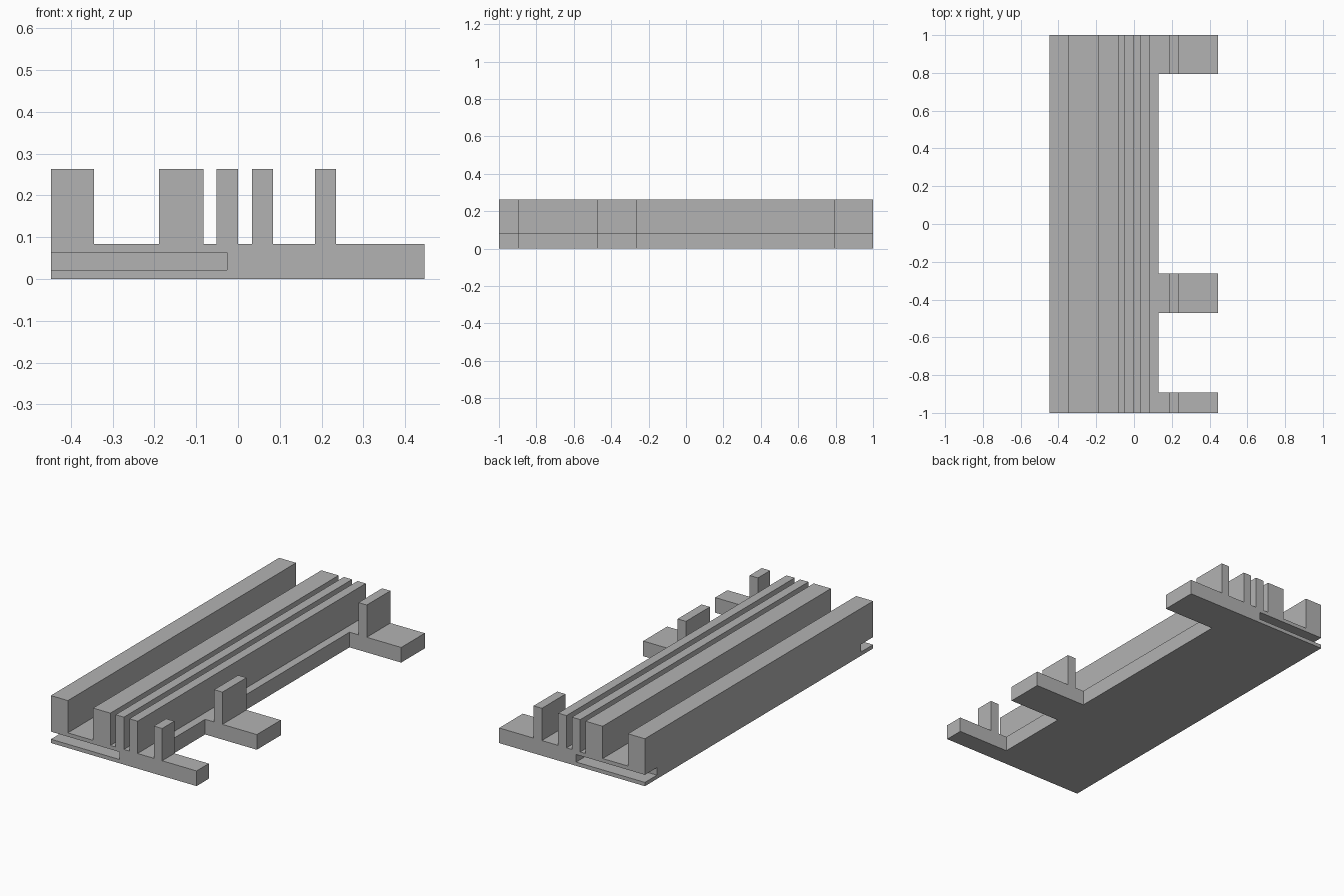
import bpy
import bmesh

if "Cube" in bpy.data.objects:
    bpy.data.objects.remove(bpy.data.objects["Cube"], do_unlink=True)

LEFT, RIGHT, EDGE = -0.448, 0.446, 0.129
BASE, TOP = 0.084, 0.263
RIBS = [(LEFT, -0.344), (-0.189, -0.083), (-0.051, 0.0), (0.033, 0.084), (0.184, 0.235)]
SLOT_DEPTH = 0.105

grey = bpy.data.materials.new("plain_grey")
grey.use_nodes = True
colour = (0.45, 0.45, 0.45, 1)
grey.diffuse_color = colour
grey.node_tree.nodes["Principled BSDF"].inputs["Base Color"].default_value = colour


def extrusion(name, profile, y0, y1):
    """Solid made by sweeping an x-z profile from y0 to y1."""
    bm = bmesh.new()
    face = bm.faces.new([bm.verts.new((x, y0, z)) for x, z in profile])
    swept = bmesh.ops.extrude_face_region(bm, geom=[face])["geom"]
    moved = [v for v in swept if isinstance(v, bmesh.types.BMVert)]
    bmesh.ops.translate(bm, verts=moved, vec=(0, y1 - y0, 0))
    bmesh.ops.recalc_face_normals(bm, faces=bm.faces)
    mesh = bpy.data.meshes.new(name)
    bm.to_mesh(mesh)
    bm.free()
    mesh.materials.append(grey)
    obj = bpy.data.objects.new(name, mesh)
    bpy.context.collection.objects.link(obj)
    return obj


def cut(target, x0, x1, y0, y1, z0, z1):
    """Remove a box from the target."""
    cutter = extrusion("cutter", [(x0, z0), (x1, z0), (x1, z1), (x0, z1)], y0, y1)
    cutter.hide_render = True
    mod = target.modifiers.new("cut", "BOOLEAN")
    mod.operation = "DIFFERENCE"
    mod.solver = "EXACT"
    mod.object = cutter
    bpy.context.view_layer.objects.active = target
    bpy.ops.object.modifier_apply(modifier=mod.name)
    bpy.data.objects.remove(cutter, do_unlink=True)


# Ribbed rail: base plate with upright ribs in one profile
profile = [(RIGHT, BASE), (RIGHT, 0), (LEFT, 0)]
for x0, x1 in RIBS:
    if x0 > LEFT:
        profile.append((x0, BASE))
    profile += [(x0, TOP), (x1, TOP), (x1, BASE)]
rail = extrusion("ribbed_rail", profile, -1, 1)

# Gaps that leave three side tabs
for y0, y1 in [(-0.893, -0.472), (-0.262, 0.793)]:
    cut(rail, EDGE, 1, y0, y1, -1, 1)

# Flat slots in both ends
for y0, y1 in [(-2, SLOT_DEPTH - 1), (1 - SLOT_DEPTH, 2)]:
    cut(rail, -1, -0.026, y0, y1, 0.021, 0.063)
